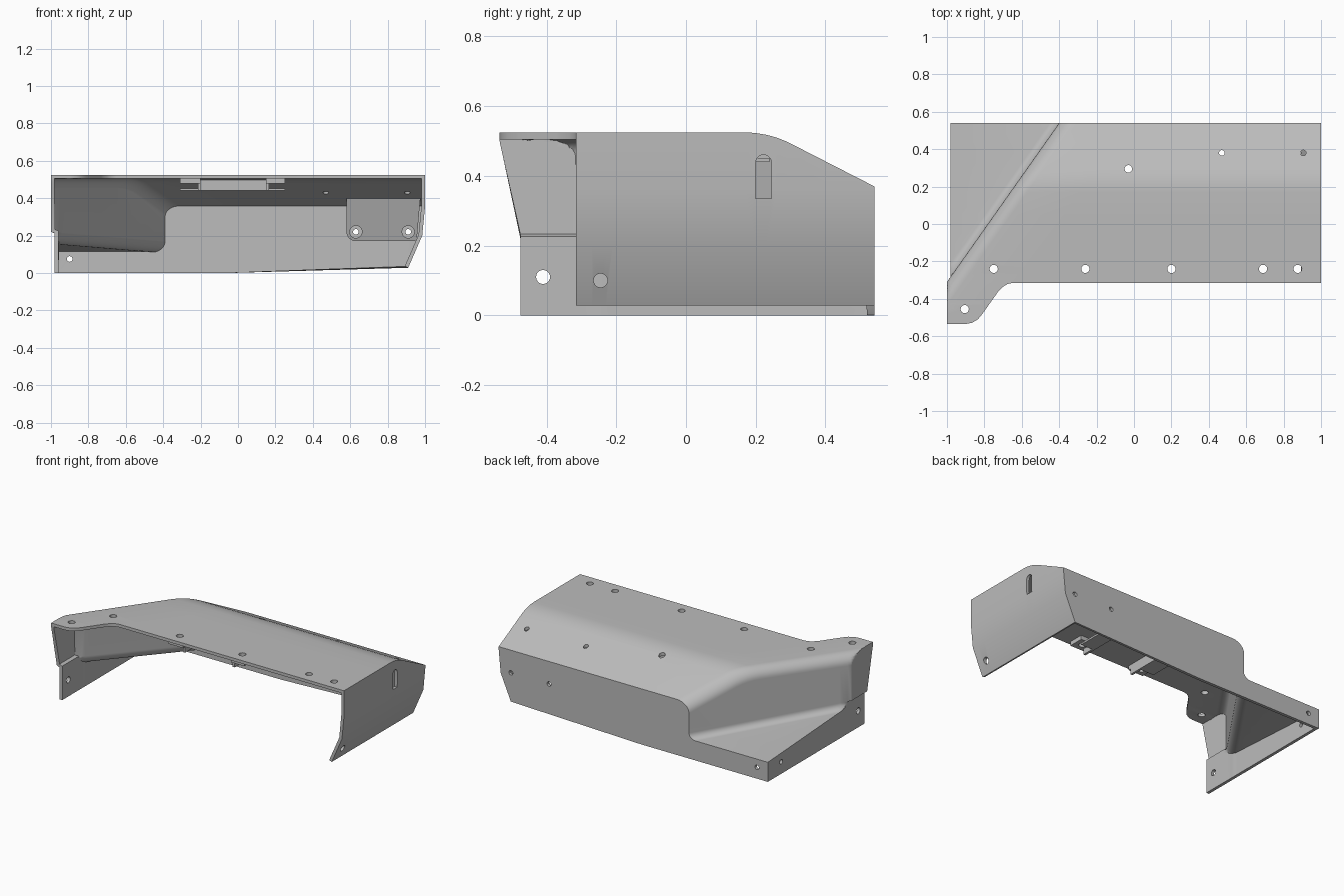
import bpy, bmesh
from math import sin, cos, pi
from mathutils import Matrix, Vector

cube = bpy.data.objects.get("Cube")
if cube:
    bpy.data.objects.remove(cube)

GREY = (0.5, 0.5, 0.5, 1)
mat = bpy.data.materials.new("plain_grey")
mat.use_nodes = True
mat.diffuse_color = GREY
mat.node_tree.nodes["Principled BSDF"].inputs["Base Color"].default_value = GREY


def finish(bm, name):
    mesh = bpy.data.meshes.new(name)
    bm.to_mesh(mesh)
    bm.free()
    mesh.materials.append(mat)
    obj = bpy.data.objects.new(name, mesh)
    bpy.context.collection.objects.link(obj)
    return obj


def activate(obj):
    bpy.ops.object.select_all(action='DESELECT')
    obj.select_set(True)
    bpy.context.view_layer.objects.active = obj


def thicken(obj, amount, offset=-1):
    mod = obj.modifiers.new("thickness", 'SOLIDIFY')
    mod.thickness, mod.offset = amount, offset
    mod.use_even_offset = True
    activate(obj)
    bpy.ops.object.modifier_apply(modifier=mod.name)


def cut(obj, cutter):
    mod = obj.modifiers.new("holes", 'BOOLEAN')
    mod.object, mod.operation, mod.solver = cutter, 'DIFFERENCE', 'EXACT'
    activate(obj)
    bpy.ops.object.modifier_apply(modifier=mod.name)


def smooth(obj):
    activate(obj)
    bpy.ops.object.shade_smooth_by_angle(angle=0.5)


def add_pin(bm, axis, centre, radius, depth):
    turn = {'X': Matrix.Rotation(pi / 2, 4, 'Y'), 'Y': Matrix.Rotation(pi / 2, 4, 'X'),
            'Z': Matrix()}[axis]
    bmesh.ops.create_cone(bm, cap_ends=True, segments=20, radius1=radius, radius2=radius,
                          depth=depth, matrix=Matrix.Translation(centre) @ turn)


def box(name, lo, hi):
    bm = bmesh.new()
    lo, hi = Vector(lo), Vector(hi)
    bmesh.ops.create_cube(bm, size=1, matrix=Matrix.Translation((lo + hi) / 2)
                          @ Matrix.Diagonal((*(hi - lo), 1)))
    return finish(bm, name)


def interp(points, v):
    for (a, fa), (b, fb) in zip(points, points[1:]):
        if v <= b:
            return fa + (fb - fa) * max(0, v - a) / (b - a)
    return points[-1][1]


# Shell: a row of points across x for every y station, skinned and thickened
FRONT = -0.315
ROOF = [(0.17, 0.525), (0.2, 0.523), (0.23, 0.518), (0.26, 0.51), (0.29, 0.498), (0.54, 0.37)]
FLOOR = [(FRONT, 0.18), (0.54, 0.13)]
TAB = [(-0.535, -0.9), (-0.528, -0.865), (-0.51, -0.835), (-0.48, -0.81),
       (-0.36, -0.725), (-0.335, -0.7), (-0.32, -0.675), (FRONT, -0.65)]
STEPS = 8


def section(y):
    top, floor = interp(ROOF, y), interp(FLOOR, y)
    wall = -0.4 - (0.54 - y) * 0.706
    pts = [(-0.98, 0), (-0.98, floor)]
    for k in range(STEPS + 1):
        a = -pi / 2 + pi / 2 * k / STEPS
        limit = -1 if k == STEPS else -0.98
        pts.append((max(limit, wall - 0.05 * (1 - cos(a))), floor + 0.04 * (1 + sin(a))))
    for k in range(STEPS + 1):
        a = pi / 2 * k / STEPS
        pts.append((max(-1, wall + 0.09 * (1 - cos(a))), top - 0.07 * (1 - sin(a))))
    pts.append((interp(TAB, y) if y <= FRONT else -0.65 + 0.76 * (y - FRONT), top))
    if y >= FRONT:
        pts += [(1, top), (1, 0.355), (0.985, 0.2), (0.91, 0.028)]
    lean = max(0, FRONT - y) / 0.22 * 0.06
    return [(x, y + (lean * min(1, max(0, 0.5 - z) / 0.27) if x < -0.97 else 0), z)
            for x, z in pts]


stations = {y for y, _ in TAB} | {y for y, _ in ROOF}
stations |= {-0.45 + 0.02 * k for k in range(14)} | {-0.1, 0.05, 0.4}
bm = bmesh.new()
rows = [[bm.verts.new(p) for p in section(y)] for y in sorted(stations)]
for r, s in zip(rows, rows[1:]):
    for j in range(min(len(r), len(s)) - 1):
        bm.faces.new((r[j], r[j + 1], s[j + 1], s[j]))
bm.faces.new(rows[-1] + [bm.verts.new((-0.05, 0.54, 0))])
bmesh.ops.remove_doubles(bm, verts=bm.verts, dist=0.0008)
bmesh.ops.dissolve_degenerate(bm, edges=bm.edges, dist=0.0005)
shell = finish(bm, "shell")
thicken(shell, 0.02)

# Cutter for the bolt holes and the end slot
bm = bmesh.new()
for x in (-0.75, -0.26, 0.2, 0.69, 0.875):
    add_pin(bm, 'Z', (x, -0.24, 0.5), 0.022, 0.2)
add_pin(bm, 'Z', (-0.905, -0.455, 0.5), 0.022, 0.2)
for x, y, r in ((-0.03, 0.295, 0.02), (0.47, 0.38, 0.015), (0.905, 0.38, 0.015)):
    add_pin(bm, 'Z', (x, y, 0.47), r, 0.2)
for x, z in ((0.63, 0.22), (0.91, 0.22), (-0.9, 0.075)):
    add_pin(bm, 'Y', (x, 0.53, z), 0.015, 0.08)
for x, y, z, r in ((-0.97, -0.41, 0.11, 0.02), (-0.97, 0.4, 0.08, 0.015),
                   (0.94, -0.245, 0.1, 0.02)):
    add_pin(bm, 'X', (x, y, z), r, 0.1)
arch = [(0.245, 0.335)] + [(0.2225 + 0.0225 * cos(pi * k / 10), 0.438 + 0.0225 * sin(pi * k / 10))
                           for k in range(11)] + [(0.2, 0.335)]
slot = bm.faces.new([bm.verts.new((0.93, y, z)) for y, z in arch])
out = bmesh.ops.extrude_face_region(bm, geom=[slot])["geom"]
bmesh.ops.translate(bm, vec=(0.12, 0, 0), verts=[g for g in out if isinstance(g, bmesh.types.BMVert)])
bmesh.ops.recalc_face_normals(bm, faces=bm.faces)
hole_cutter = finish(bm, "hole_cutter")
hole_cutter.hide_render = True
cut(shell, hole_cutter)
smooth(shell)

# Leaning bracket inside the back wall
outline = [(0.58, 0.4), (0.975, 0.4), (0.955, 0.172)]
outline += [(0.63 - 0.05 * sin(pi / 2 * k / 6), 0.222 - 0.05 * cos(pi / 2 * k / 6)) for k in range(7)]
bm = bmesh.new()
bm.faces.new([bm.verts.new((x, 0.44 + (0.4 - z) * 0.3, z)) for x, z in outline])
bracket = finish(bm, "rear_bracket")
thicken(bracket, 0.012, 0)
bm = bmesh.new()
for x in (0.63, 0.91):
    add_pin(bm, 'Y', (x, 0.49, 0.22), 0.033, 0.2)
bracket_cutter = finish(bm, "bracket_cutter")
bracket_cutter.hide_render = True
cut(bracket, bracket_cutter)
smooth(bracket)

# Hanger under the roof: two bolted pads, two rails and a cross web
for side, x0, x1, rail in (("right", -0.31, -0.2, -0.215), ("left", 0.15, 0.25, 0.15)):
    pad = box(side + "_hanger_pad", (x0, -0.29, 0.478), (x1, -0.19, 0.506))
    cut(pad, hole_cutter)
    smooth(pad)
    box(side + "_hanger_rail", (rail, -0.27, 0.44), (rail + 0.015, 0.24, 0.506))
    box(side + "_hanger_flange", (x0, -0.19, 0.44), (x1, 0.24, 0.452))
box("hanger_web", (-0.21, 0.225, 0.44), (0.16, 0.24, 0.5))

for cutter in (hole_cutter, bracket_cutter):
    bpy.data.objects.remove(cutter)
